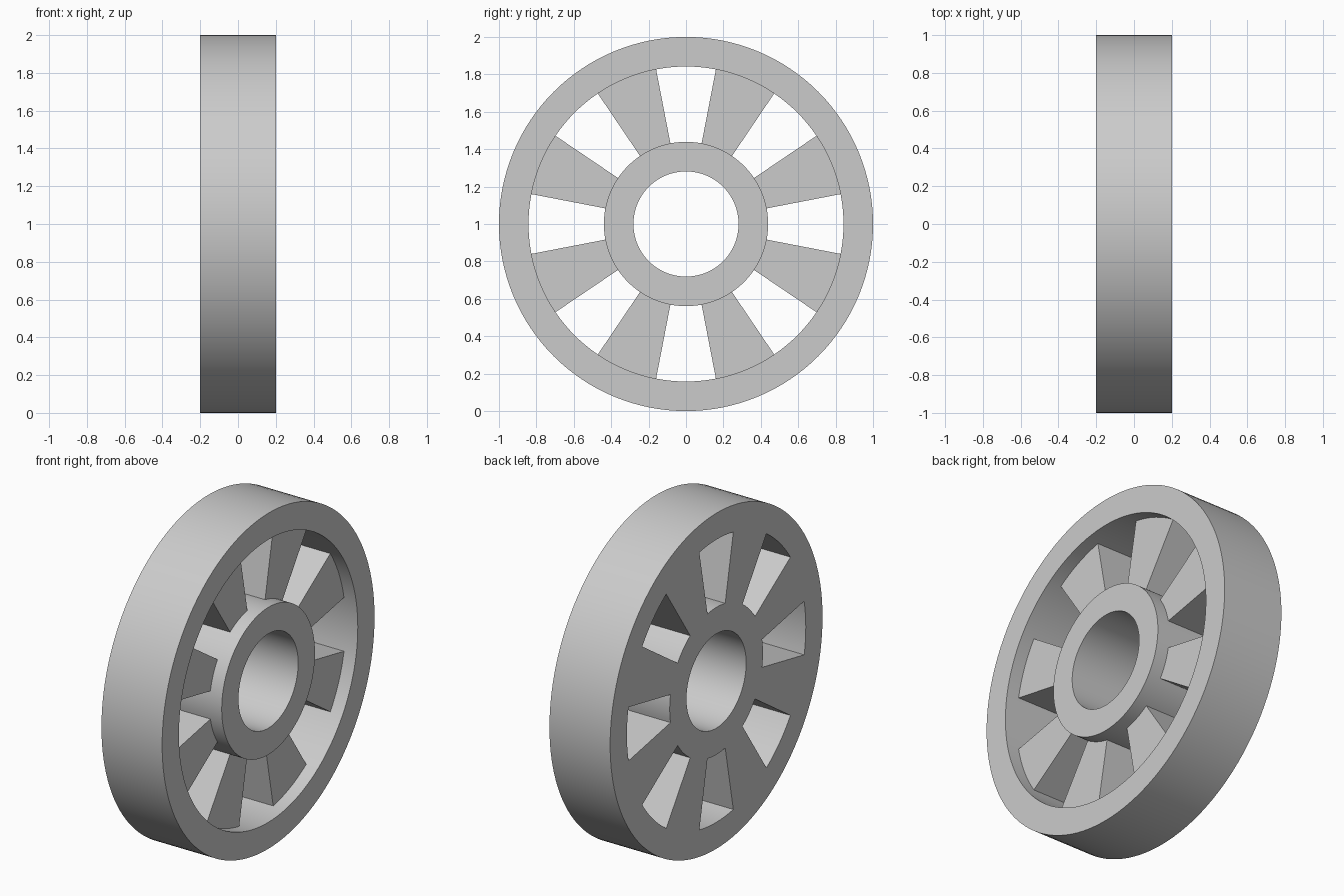
import bpy, bmesh
from math import sin, cos, radians

if "Cube" in bpy.data.objects:
    bpy.data.objects.remove(bpy.data.objects["Cube"])

# Main dimensions
RADII = [0.281, 0.439, 0.842, 1.0]   # bore, hub, rim inside, tread
BACK, SPOKE_FRONT, FRONT = -0.2, 0.12, 0.2
SPOKES, STEPS = 8, 8
GAP_HALF = 10.95                     # half angle of each opening, degrees

# Flat grey
grey = bpy.data.materials.new("plain_grey")
grey.use_nodes = True
colour = (0.6, 0.6, 0.6, 1)
grey.diffuse_color = colour
grey.node_tree.nodes["Principled BSDF"].inputs["Base Color"].default_value = colour

# Angles around the wheel: an opening, then a spoke, repeated
pitch = 360 / SPOKES
angles, is_spoke = [], []
for s in range(SPOKES):
    start = s * pitch - GAP_HALF
    for width, solid in ((2 * GAP_HALF, False), (pitch - 2 * GAP_HALF, True)):
        for i in range(STEPS):
            angles.append(radians(start + width * i / STEPS))
            is_spoke.append(solid)
        start += width

# Flat back plate with the openings left out
bm = bmesh.new()
loops = [[bm.verts.new((BACK, r * cos(a), 1 + r * sin(a))) for a in angles] for r in RADII]
for band in range(3):
    inner, outer = loops[band], loops[band + 1]
    for i in range(len(angles)):
        j = (i + 1) % len(angles)
        if band != 1 or is_spoke[i]:
            bm.faces.new((inner[i], inner[j], outer[j], outer[i]))


def raise_faces(faces, depth, keep):
    """Extrude faces along x and return the new cap faces."""
    out = bmesh.ops.extrude_face_region(bm, geom=faces, use_keep_orig=keep)["geom"]
    bmesh.ops.translate(bm, verts=[g for g in out if isinstance(g, bmesh.types.BMVert)],
                        vec=(depth, 0, 0))
    if not keep:
        bmesh.ops.delete(bm, geom=[f for f in faces if f.is_valid], context="FACES_ONLY")
    return [g for g in out if isinstance(g, bmesh.types.BMFace)]


# Spoke thickness first, then the proud rim and hub
caps = raise_faces(bm.faces[:], SPOKE_FRONT - BACK, True)


def on_ring(face):
    c = face.calc_center_median()
    r = (c.y ** 2 + (c.z - 1) ** 2) ** 0.5
    return r < RADII[1] or r > RADII[2]


raise_faces([f for f in caps if on_ring(f)], FRONT - SPOKE_FRONT, False)
bmesh.ops.recalc_face_normals(bm, faces=bm.faces[:])

mesh = bpy.data.meshes.new("spoked_wheel")
bm.to_mesh(mesh)
bm.free()
mesh.materials.append(grey)
wheel = bpy.data.objects.new("spoked_wheel", mesh)
bpy.context.collection.objects.link(wheel)

# Smooth the round walls, keep the edges crisp
bpy.context.view_layer.objects.active = wheel
wheel.select_set(True)
bpy.ops.object.shade_smooth_by_angle(angle=radians(30))
